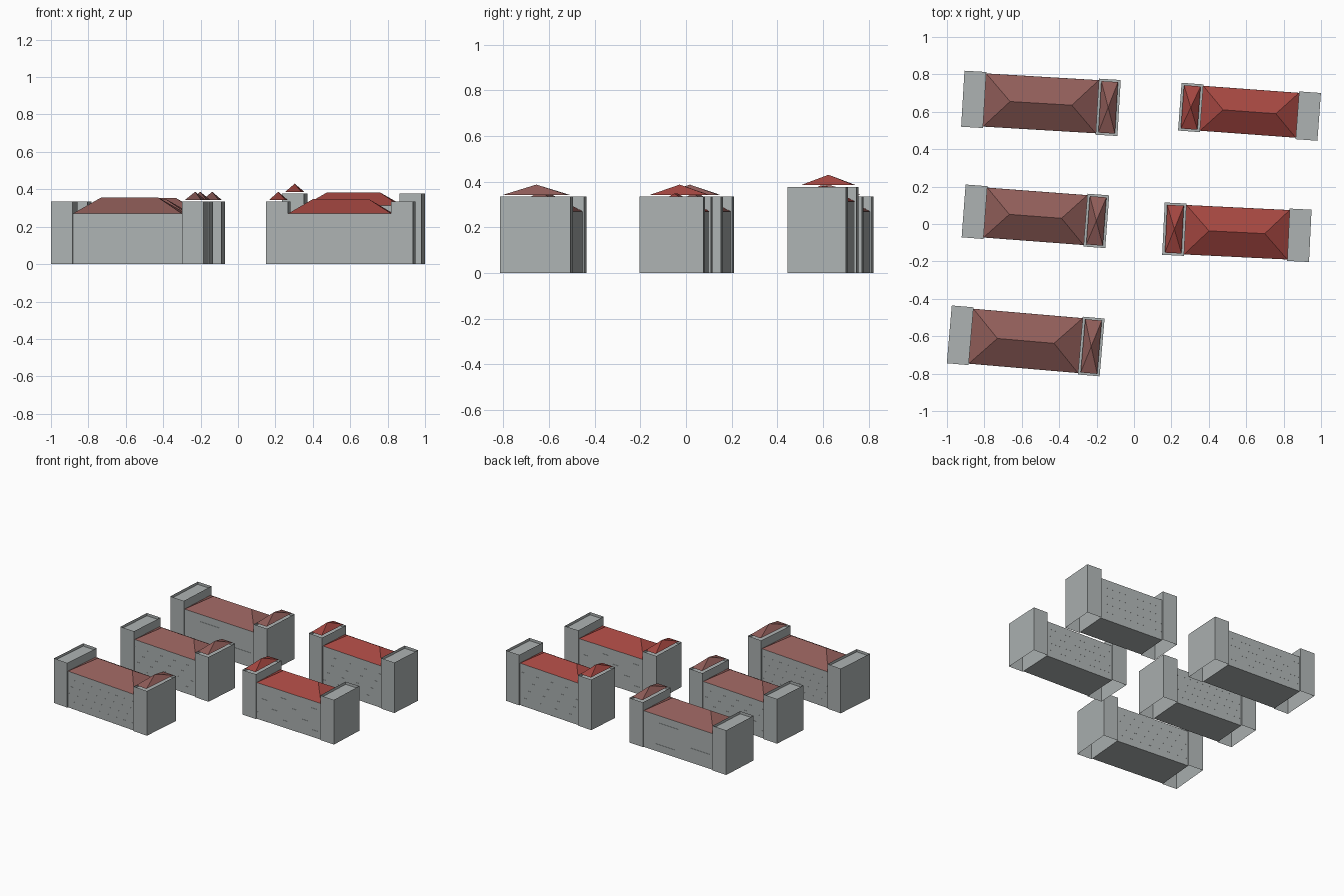
import bpy
from math import radians
from mathutils import Matrix

cube = bpy.data.objects.get("Cube")
if cube:
    bpy.data.objects.remove(cube, do_unlink=True)


def material(name, rgb):
    mat = bpy.data.materials.new(name)
    mat.use_nodes = True
    mat.diffuse_color = (*rgb, 1)
    mat.node_tree.nodes["Principled BSDF"].inputs["Base Color"].default_value = (*rgb, 1)
    return mat


GREY = material("wall grey", (0.42, 0.45, 0.45))
BROWN = material("faded red tile", (0.28, 0.11, 0.10))
RED = material("bright red tile", (0.37, 0.062, 0.052))


def add_part(name, verts, faces, mat, place):
    mesh = bpy.data.meshes.new(name)
    mesh.from_pydata(verts, [], faces)
    mesh.materials.append(mat)
    mesh.update()
    obj = bpy.data.objects.new(name, mesh)
    bpy.context.collection.objects.link(obj)
    obj.matrix_world = place
    return obj


def ring(x0, x1, half, z):
    return [(x0, -half, z), (x1, -half, z), (x1, half, z), (x0, half, z)]


SIDES = [(i, (i + 1) % 4, (i + 1) % 4 + 4, i + 4) for i in range(4)]


def walls(name, x0, x1, half, top, place):
    add_part(name, ring(x0, x1, half, 0) + ring(x0, x1, half, top), SIDES, GREY, place)


def plates(name, x0, x1, half, levels, place):
    verts = [v for z in levels for v in ring(x0, x1, half, z)]
    faces = [tuple(range(4 * i, 4 * i + 4)) for i in range(len(levels))]
    add_part(name, verts, faces, GREY, place)


def hip_roof(name, x0, x1, half, z, rise, run, mat, place):
    verts = ring(x0, x1, half, z) + [(x0 + run, 0, z + rise), (x1 - run, 0, z + rise)]
    faces = [(0, 1, 5, 4), (1, 2, 5), (2, 3, 4, 5), (3, 0, 4)]
    add_part(name, verts, faces, mat, place)


def pyramid_roof(name, x0, x1, half, z, rise, mat, place):
    verts = ring(x0, x1, half, z) + [((x0 + x1) / 2, 0, z + rise)]
    faces = [(i, (i + 1) % 4, 4) for i in range(4)]
    add_part(name, verts, faces, mat, place)


def building(label, x, y, angle, length, depth, flat_side, lift, tile):
    place = Matrix.Translation((x, y, 0)) @ Matrix.Rotation(radians(angle), 4, "Z")
    end, half, tower = length / 2, depth / 2, 0.117
    wall_top, tower_top = 0.27 + lift, 0.334 + lift
    inner, core = end - tower, half - 0.008

    # Main block with storey floors and a hipped roof
    walls(label + " main walls", -inner, inner, core, wall_top, place)
    floors = [wall_top * i / 5 for i in range(5)]
    plates(label + " floors", -inner, inner, core + 0.0004, floors, place)
    hip_roof(label + " main roof", -inner, inner, core, wall_top,
             core * 0.59, core * 0.96, tile, place)

    # End towers with thin parapets around a sunken deck
    for side in (-1, 1):
        x0, x1 = sorted((side * inner, side * end))
        kind = " flat tower" if side == flat_side else " roofed tower"
        walls(label + kind, x0, x1, half, tower_top, place)
        plates(label + kind + " deck", x0, x1, half, [tower_top - 0.02], place)
        if side != flat_side:
            pyramid_roof(label + kind + " cap", x0 + 0.014, x1 - 0.014, half - 0.012,
                         tower_top + 0.008, 0.045, tile, place)


building("back right block", -0.4975, 0.645, -3.4, 0.837, 0.30, -1, 0, BROWN)
building("middle right block", -0.527, 0.041, -4.3, 0.77, 0.283, -1, 0, BROWN)
building("front right block", -0.579, -0.625, -4.9, 0.82, 0.31, -1, 0, BROWN)
building("back left block", 0.6175, 0.60, -4.2, 0.747, 0.256, 1, 0.043, RED)
building("middle left block", 0.55, -0.044, -2.8, 0.786, 0.28, 1, 0, RED)
